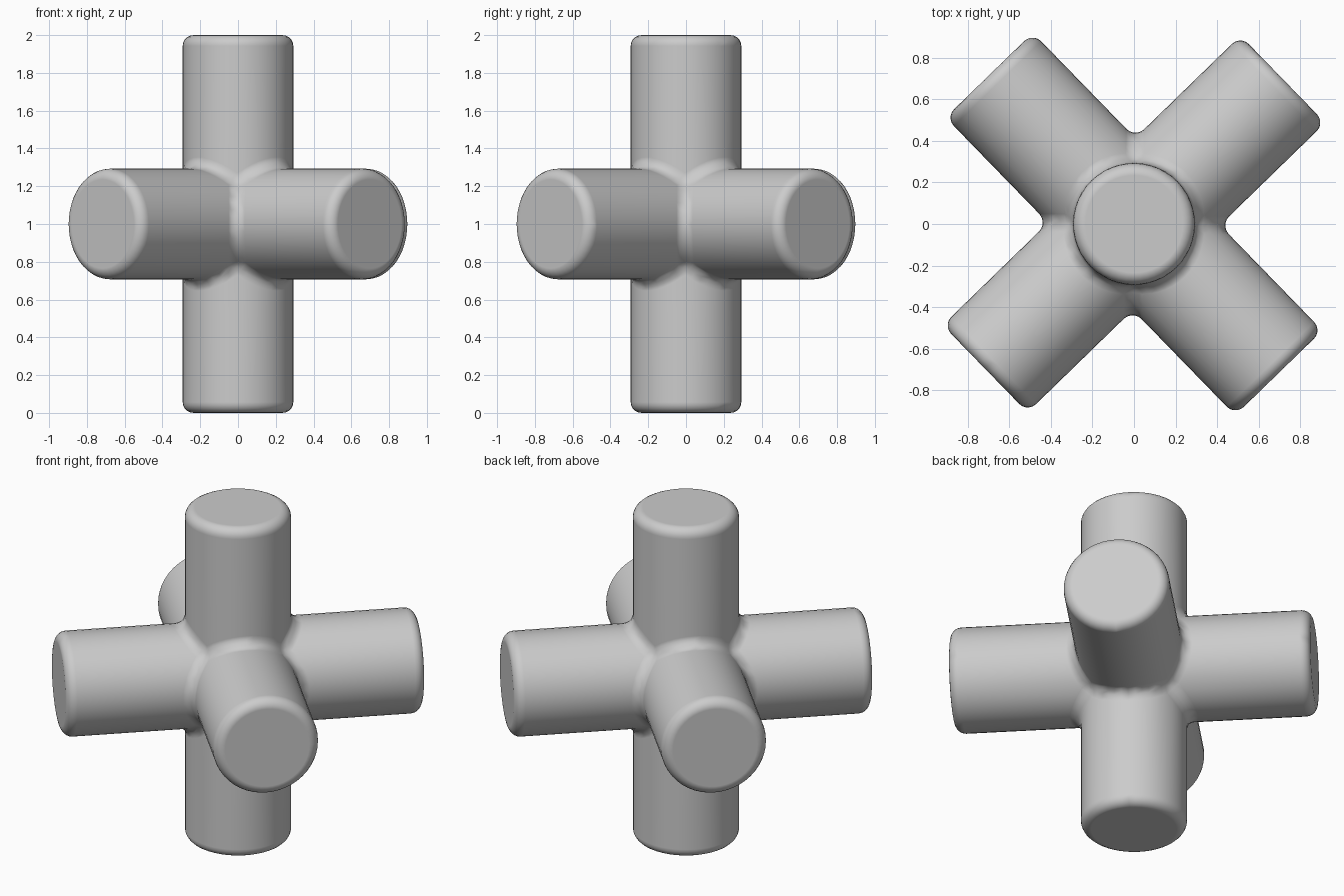
import bpy, bmesh
from math import cos, sin, pi, radians
from mathutils import Matrix

if "Cube" in bpy.data.objects:
    bpy.data.objects.remove(bpy.data.objects["Cube"])

R, HALF, SEG = 0.293, 1.0, 48
ROUND = 0.058
TURN = Matrix.Translation((0, 0, 1)) @ Matrix.Rotation(radians(44.2), 4, 'Z')


def add_arm(bm, mat):
    """One round arm from its mitred seam at the hub to a flat end cap."""
    inner, outer = [], []
    for i in range(SEG):
        a = 2 * pi * i / SEG
        c, s = cos(a), sin(a)
        seam = R * max(abs(c), abs(s))
        inner.append(bm.verts.new(mat @ Matrix.Translation((R * c, R * s, seam)).translation))
        outer.append(bm.verts.new(mat @ Matrix.Translation((R * c, R * s, HALF)).translation))
    for i in range(SEG):
        j = (i + 1) % SEG
        bm.faces.new((inner[i], inner[j], outer[j], outer[i]))
    bm.faces.new(outer)


# Six identical arms welded along their seams
bm = bmesh.new()
for axis, degrees in (('X', 0), ('X', 180), ('X', 90), ('X', -90), ('Y', 90), ('Y', -90)):
    add_arm(bm, TURN @ Matrix.Rotation(radians(degrees), 4, axis))
bmesh.ops.remove_doubles(bm, verts=bm.verts, dist=0.0005)
bmesh.ops.recalc_face_normals(bm, faces=bm.faces)
mesh = bpy.data.meshes.new("six_way_cross")
bm.to_mesh(mesh)
bm.free()
cross = bpy.data.objects.new("six_way_cross", mesh)
bpy.context.collection.objects.link(cross)
for p in mesh.polygons:
    p.use_smooth = True

# Rounded end rims and filleted seams
bevel = cross.modifiers.new("round_edges", 'BEVEL')
bevel.width = ROUND
bevel.segments = 5
bevel.limit_method = 'ANGLE'
bevel.angle_limit = radians(40)
bevel.use_clamp_overlap = False
bevel.harden_normals = True
